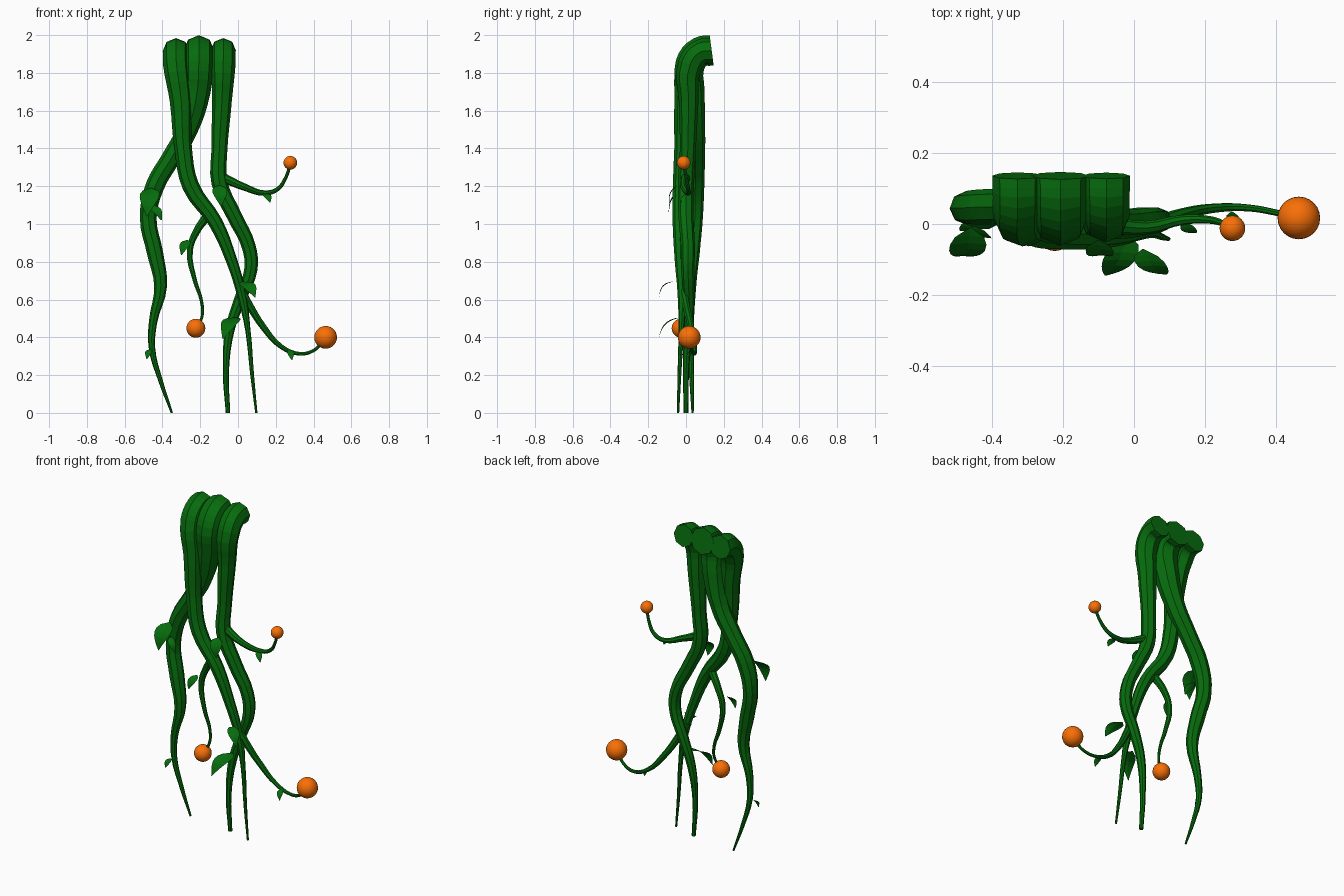
import bpy, math
from mathutils import Vector


def material(name, rgb):
    m = bpy.data.materials.new(name)
    m.diffuse_color = (*rgb, 1)
    return m


GREEN = material("vine_green", (0.002, 0.15, 0.004))
ORANGE = material("berry_orange", (0.95, 0.16, 0.002))


def vine(name, points, res=4, sides=8):
    """Tapered tube through (x, y, z, radius) points."""
    cu = bpy.data.curves.new(name, 'CURVE')
    cu.dimensions = '3D'
    cu.bevel_depth = 1
    cu.bevel_resolution = (sides - 4) // 2
    cu.resolution_u = res
    cu.use_fill_caps = True
    sp = cu.splines.new('BEZIER')
    sp.use_smooth = False
    sp.bezier_points.add(len(points) - 1)
    for bp, (x, y, z, r) in zip(sp.bezier_points, points):
        bp.co = (x, y, z)
        bp.radius = r
        bp.handle_left_type = bp.handle_right_type = 'AUTO'
    ob = bpy.data.objects.new(name, cu)
    bpy.context.collection.objects.link(ob)
    bpy.ops.object.select_all(action='DESELECT')
    ob.select_set(True)
    bpy.context.view_layer.objects.active = ob
    bpy.ops.object.convert(target='MESH')
    ob = bpy.context.view_layer.objects.active
    ob.data.materials.clear()
    ob.data.materials.append(GREEN)


def hook(x, r, top):
    """Top of a trunk, bending back to its cut end."""
    return [(x, 0.136, top - r, r), (x, 0.075, top - 0.008 - r, r * 0.98),
            (x, 0.022, 1.845, r * 0.97)]


def leaf(name, base, tip, width):
    """Arched leaf blade from base to tip, spread sideways."""
    base, tip = Vector(base), Vector(tip)
    d = tip - base
    side = Vector((1, 0, 0))
    out = side.cross(d).normalized()
    if out.y > 0:
        out = -out
    rows = 7
    verts, faces = [], []
    for i in range(rows + 1):
        t = i / rows
        w = width / 2 * math.sin(math.pi * t ** 0.65) + 0.002
        mid = base + d * t + out * (d.length * 0.17 * math.sin(math.pi * t))
        verts += [mid - side * w + out * w * 0.12, mid,
                  mid + side * w + out * w * 0.12]
        if i:
            a = 3 * i
            faces += [(a - 3, a - 2, a + 1, a), (a - 2, a - 1, a + 2, a + 1)]
    me = bpy.data.meshes.new(name)
    me.from_pydata(verts, [], faces)
    me.materials.append(GREEN)
    ob = bpy.data.objects.new(name, me)
    bpy.context.collection.objects.link(ob)


def berry(name, loc, r):
    bpy.ops.mesh.primitive_uv_sphere_add(segments=24, ring_count=14, radius=r, location=loc)
    bpy.ops.object.shade_smooth()
    ob = bpy.context.object
    ob.name = name
    ob.data.materials.append(ORANGE)


# Three main trunks
vine("vine_left", hook(-0.207, 0.081, 2.0) + [
    (-0.217, 0.028, 1.70, 0.071), (-0.268, 0.046, 1.5, 0.055),
    (-0.36, 0.05, 1.34, 0.05), (-0.44, 0.047, 1.2, 0.05),
    (-0.475, 0.045, 1.03, 0.044), (-0.44, 0.03, 0.85, 0.043),
    (-0.41, 0.02, 0.67, 0.034), (-0.45, 0.02, 0.48, 0.022),
    (-0.455, 0.025, 0.34, 0.017), (-0.41, 0.03, 0.17, 0.012),
    (-0.35, 0.035, 0, 0.006)])
vine("vine_centre", hook(-0.328, 0.071, 1.985) + [
    (-0.303, -0.003, 1.65, 0.058), (-0.29, -0.016, 1.4, 0.046),
    (-0.25, -0.025, 1.2, 0.045), (-0.12, -0.033, 1.01, 0.038),
    (-0.035, -0.03, 0.81, 0.03), (0.018, -0.02, 0.63, 0.025),
    (0.052, -0.025, 0.44, 0.014), (0.075, -0.035, 0.2, 0.01),
    (0.097, -0.042, 0, 0.006)])
vine("vine_right", hook(-0.078, 0.067, 1.985) + [
    (-0.085, 0.014, 1.65, 0.052), (-0.098, 0.01, 1.4, 0.042),
    (-0.098, 0.0, 1.22, 0.043), (-0.018, 0.0, 1.04, 0.04),
    (0.057, 0.01, 0.88, 0.037), (0.068, 0.01, 0.76, 0.035),
    (0.01, 0.015, 0.6, 0.031), (-0.043, 0.01, 0.44, 0.025),
    (-0.064, 0.0, 0.22, 0.016), (-0.053, 0.0, 0, 0.012)])

# Thin side tendrils, each carrying a berry
vine("tendril_upper", [
    (-0.09, 0.0, 1.25, 0.026), (0.035, -0.01, 1.195, 0.019),
    (0.14, 0.012, 1.164, 0.014), (0.21, 0.012, 1.185, 0.011),
    (0.255, 0.0, 1.25, 0.009), (0.275, -0.01, 1.31, 0.008)])
vine("tendril_lower", [
    (0.0, -0.02, 0.68, 0.024), (0.06, 0.0, 0.57, 0.021),
    (0.13, 0.025, 0.46, 0.018), (0.23, 0.045, 0.35, 0.013),
    (0.325, 0.045, 0.313, 0.01), (0.4, 0.032, 0.33, 0.009),
    (0.45, 0.02, 0.375, 0.009)])
vine("tendril_middle", [
    (-0.165, -0.02, 1.04, 0.024), (-0.22, 0.0, 0.96, 0.02),
    (-0.255, 0.005, 0.86, 0.017), (-0.228, 0.0, 0.7, 0.012),
    (-0.193, 0.0, 0.59, 0.009), (-0.19, -0.01, 0.51, 0.008),
    (-0.215, -0.028, 0.46, 0.008)])
berry("berry_upper", (0.277, -0.012, 1.324), 0.036)
berry("berry_lower", (0.464, 0.017, 0.4), 0.06)
berry("berry_middle", (-0.223, -0.026, 0.448), 0.05)

# Leaves: base, tip, width
LEAVES = [
    ((-0.015, -0.03, 0.505), (-0.08, -0.145, 0.39), 0.09),
    ((0.025, -0.07, 0.695), (0.09, -0.142, 0.612), 0.08),
    ((-0.46, -0.01, 1.19), (-0.483, -0.09, 1.04), 0.1),
    ((-0.45, -0.005, 1.1), (-0.405, -0.035, 1.02), 0.05),
    ((-0.1, -0.045, 1.205), (-0.09, -0.085, 1.095), 0.075),
    ((0.145, 0.005, 1.16), (0.17, -0.025, 1.115), 0.04),
    ((-0.27, -0.015, 0.915), (-0.3, -0.055, 0.835), 0.05),
    ((0.275, 0.035, 0.332), (0.285, 0.0, 0.28), 0.035),
    ((-0.468, 0.01, 0.335), (-0.483, -0.02, 0.285), 0.032),
]
for i, (b, t, w) in enumerate(LEAVES):
    leaf(f"leaf_{i + 1}", b, t, w)
